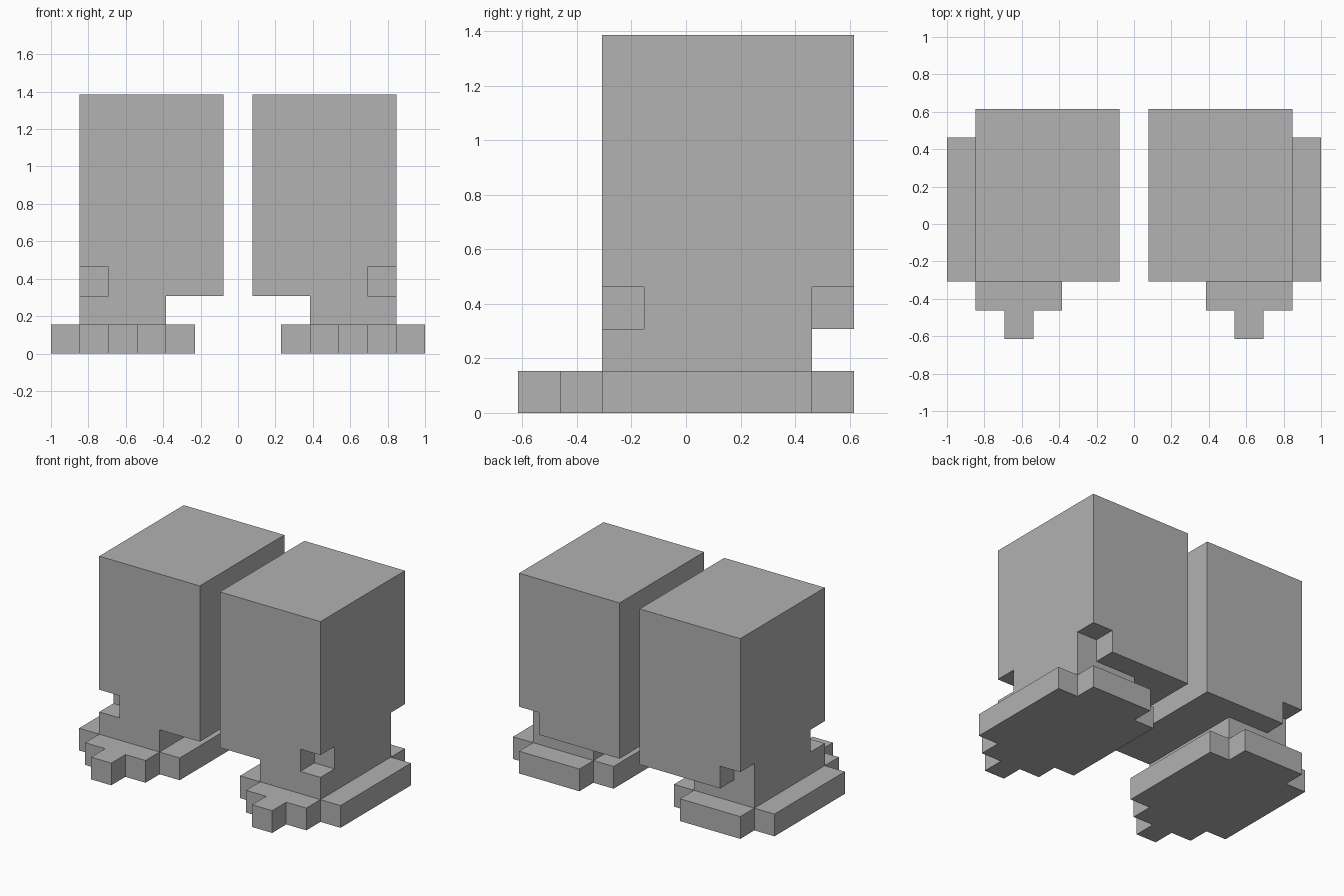
import bpy
import bmesh

cube = bpy.data.objects.get("Cube")
if cube:
    bpy.data.objects.remove(cube, do_unlink=True)

U = 2 / 13  # one block of the model's grid

grey = bpy.data.materials.new("plain grey")
grey.use_nodes = True
colour = (0.445, 0.445, 0.445, 1)
grey.diffuse_color = colour
grey.node_tree.nodes["Principled BSDF"].inputs["Base Color"].default_value = colour


def slab(name, outline, z0, z1, side):
    """Extrude an outline given in grid blocks; side is 1 for left, -1 for right."""
    bm = bmesh.new()
    base = bm.faces.new([bm.verts.new((side * x * U, y * U, z0 * U)) for x, y in outline])
    top = bmesh.ops.extrude_face_region(bm, geom=[base])["geom"]
    verts = [g for g in top if isinstance(g, bmesh.types.BMVert)]
    bmesh.ops.translate(bm, verts=verts, vec=(0, 0, (z1 - z0) * U))
    bmesh.ops.recalc_face_normals(bm, faces=bm.faces)
    mesh = bpy.data.meshes.new(name)
    bm.to_mesh(mesh)
    bm.free()
    mesh.materials.append(grey)
    obj = bpy.data.objects.new(name, mesh)
    bpy.context.scene.collection.objects.link(obj)
    return obj


def rect(x0, x1, y0, y1):
    return [(x0, y0), (x1, y0), (x1, y1), (x0, y1)]


def cut(obj, cutter):
    """Subtract the cutter, bake the result and discard the cutter."""
    mod = obj.modifiers.new("notch", "BOOLEAN")
    mod.operation = "DIFFERENCE"
    mod.solver = "EXACT"
    mod.object = cutter
    graph = bpy.context.evaluated_depsgraph_get()
    mesh = bpy.data.meshes.new_from_object(obj.evaluated_get(graph))
    obj.modifiers.clear()
    obj.data = mesh
    bpy.data.objects.remove(cutter, do_unlink=True)


# Foot outline: square sole with side strips, heel and stepped toe
FOOT = [(1.5, -2), (2.5, -2), (2.5, -3), (3.5, -3), (3.5, -4), (4.5, -4),
        (4.5, -3), (5.5, -3), (5.5, -2), (6.5, -2), (6.5, 3), (5.5, 3),
        (5.5, 4), (2.5, 4), (2.5, 3), (1.5, 3)]

for label, side in (("left", 1), ("right", -1)):
    slab(label + "_foot", FOOT, 0, 1, side)
    slab(label + "_ankle", rect(2.5, 5.5, -2, 3), 1, 2, side)
    leg = slab(label + "_upper_leg", rect(0.5, 5.5, -2, 4), 2, 9, side)

    # Notches in the outer lower corners, front and back
    for y0, y1 in ((-2.5, -1), (3, 4.5)):
        notch = slab("notch_cutter", rect(4.5, 6, y0, y1), 1.5, 3, side)
        notch.hide_render = True
        cut(leg, notch)
